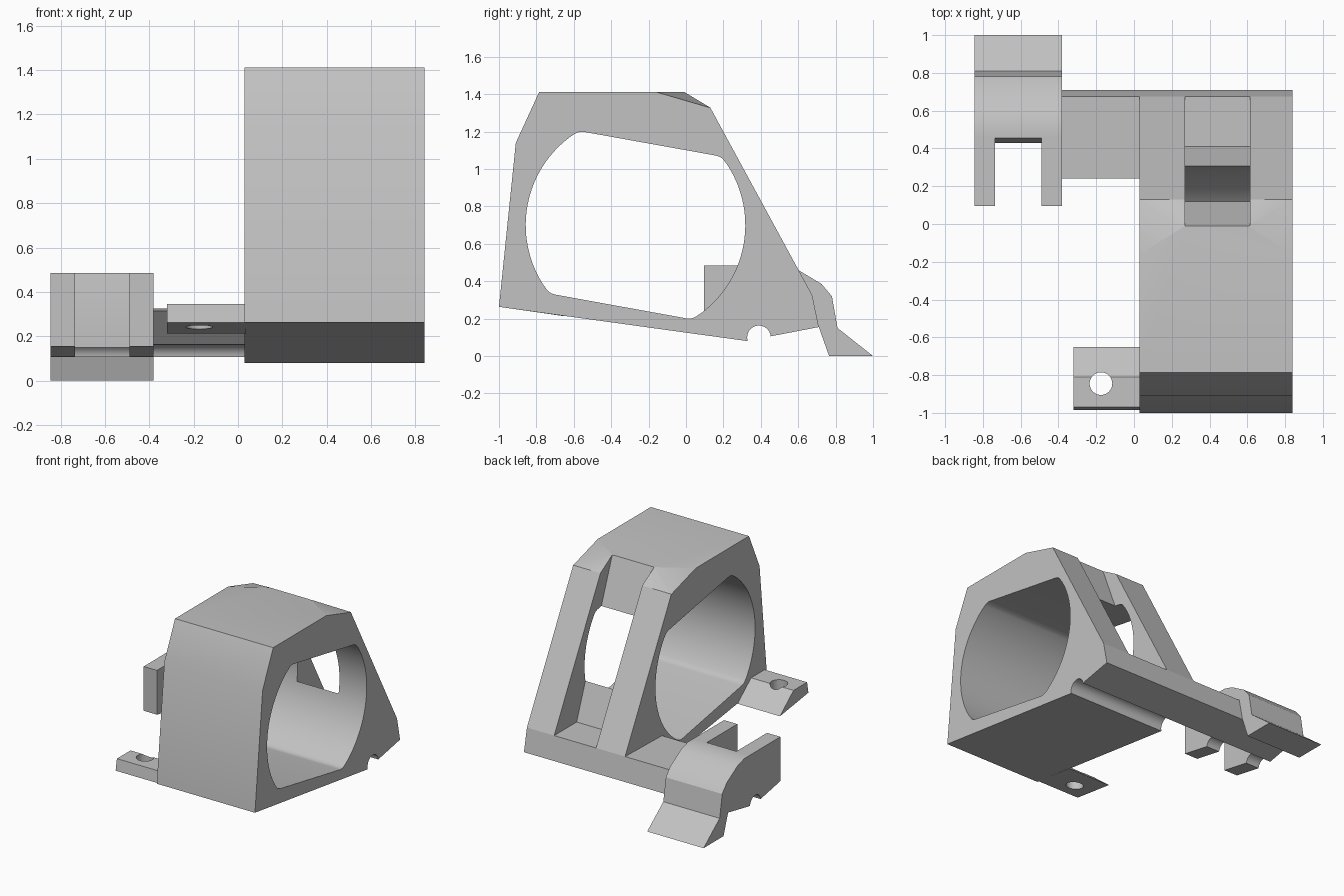
import bpy, bmesh
from math import sin, cos, radians, atan2, tau
from mathutils import Vector

if "Cube" in bpy.data.objects:
    bpy.data.objects.remove(bpy.data.objects["Cube"], do_unlink=True)

grey = bpy.data.materials.new("plain grey")
grey.use_nodes = True
GREY = (0.54, 0.54, 0.54, 1)
grey.diffuse_color = GREY
grey.node_tree.nodes["Principled BSDF"].inputs["Base Color"].default_value = GREY


def arc(cy, cz, r, a0, a1, n):
    """Points on a circle in the side plane, from angle a0 to a1."""
    return [(cy + r * cos(a0 + (a1 - a0) * i / n), cz + r * sin(a0 + (a1 - a0) * i / n))
            for i in range(n + 1)]


def soften(before, corner, after, reach=0.03):
    """Small rounded corner between two neighbouring points."""
    b, c, a = Vector(before), Vector(corner), Vector(after)
    start = c + (b - c).normalized() * reach
    end = c + (a - c).normalized() * reach
    return [tuple(start.lerp(c, t / 5).lerp(c.lerp(end, t / 5), t / 5)) for t in range(6)]


def prism(name, profile, x0, x1):
    """Extrude a side profile of (y, z) points from x0 to x1."""
    bm = bmesh.new()
    face = bm.faces.new([bm.verts.new((x0, y, z)) for y, z in profile])
    ext = bmesh.ops.extrude_face_region(bm, geom=[face])["geom"]
    bmesh.ops.translate(bm, vec=(x1 - x0, 0, 0),
                        verts=[v for v in ext if isinstance(v, bmesh.types.BMVert)])
    bmesh.ops.recalc_face_normals(bm, faces=bm.faces)
    if bm.calc_volume(signed=True) < 0:
        bmesh.ops.reverse_faces(bm, faces=bm.faces)
    mesh = bpy.data.meshes.new(name)
    bm.to_mesh(mesh)
    bm.free()
    mesh.materials.append(grey)
    ob = bpy.data.objects.new(name, mesh)
    bpy.context.collection.objects.link(ob)
    return ob


def activate(ob):
    bpy.ops.object.select_all(action="DESELECT")
    ob.select_set(True)
    bpy.context.view_layer.objects.active = ob


def cut(ob, cutter):
    """Subtract the cutter and discard it."""
    mod = ob.modifiers.new("cut", "BOOLEAN")
    mod.operation, mod.solver, mod.object = "DIFFERENCE", "EXACT", cutter
    activate(ob)
    bpy.ops.object.modifier_apply(modifier=mod.name)
    bpy.data.objects.remove(cutter, do_unlink=True)


L, R = 0.03, 0.84        # body sides
WL, WR = 0.27, 0.615     # rear window sides

# Rod groove shared by the body, bar and hook, from its rear lip to its front lip
groove = arc(0.39, 0.1, 0.063, radians(5), radians(195), 16)

# Body shell
body = prism("body", [(-1, 0.263), (-0.91, 1.14), (-0.785, 1.412), (-0.01, 1.412),
                      (0.13, 1.328), (0.675, 0.325), (0.71, 0.155)] + groove + [(0.328, 0.08)], L, R)

# Sloping corner facets at the top rear
bm = bmesh.new()
bm.from_mesh(body.data)
for x, side in ((L, -1), (R, 1)):
    bmesh.ops.bisect_plane(bm, geom=bm.verts[:] + bm.edges[:] + bm.faces[:], dist=1e-5,
                           plane_co=(x, -0.16, 1.412),
                           plane_no=(side * 0.183, 0.293, 1), clear_outer=True)
    bmesh.ops.holes_fill(bm, edges=[e for e in bm.edges if e.is_boundary], sides=0)
bmesh.ops.recalc_face_normals(bm, faces=bm.faces)
bm.to_mesh(body.data)
bm.free()

# Bore: a circle with parallel flats above and below, joined by softened corners
cy, cz, rad = -0.27, 0.7, 0.587
ang = [atan2(z - cz, y - cy) for y, z in
       ((0.03, 0.198), (0.19, 1.068), (-0.57, 1.2), (-0.73, 0.333))]
rear = arc(cy, cz, rad, ang[0], ang[1], 32)
front = arc(cy, cz, rad, ang[2], ang[3] + tau, 32)
bore = []
for side, other in ((rear, front), (front, rear)):
    bore += soften(other[-1], side[0], side[2]) + side[2:-2]
    bore += soften(side[-3], side[-1], other[0])
cut(body, prism("bore_cutter", bore, L - 0.1, R + 0.1))

# Rear window, cut down to a sloping back plane and a floor
cut(body, prism("window_cutter", [(-0.01, 1.412), (0.41, 0.325), (0.9, 0.325),
                                  (0.9, 1.6), (-0.083, 1.6)], WL, WR))

# Bar joining the body to the hook
bar = prism("connecting_bar", [(0.24, 0.315), (0.675, 0.325), (0.71, 0.155)] +
            groove[:9], -0.38, L + 0.005)

# Hook root with rounded back and splayed foot
slot_end = [(0.428, 0.315), (0.455, 0.485)]
root = prism("hook_root", slot_end + [(0.52, 0.485), (0.6, 0.46), (0.725, 0.385),
                                      (0.78, 0.32), (0.81, 0.15), (1, 0.0),
                                      (0.765, 0.0), (0.71, 0.155)] + groove[:5],
             -0.845, -0.38)

# Two hook arms either side of the slot
arms = [prism(name, [(0.095, 0.155), (0.095, 0.485)] + slot_end[::-1] + groove[4:15], x0, x1)
        for name, x0, x1 in (("right_hook_arm", -0.845, -0.735),
                             ("left_hook_arm", -0.49, -0.38))]

# Screw tab with a round hole
tab = prism("screw_tab", [(-0.985, 0.261), (-0.97, 0.345), (-0.81, 0.345),
                          (-0.65, 0.213)], -0.32, L + 0.005)
bpy.ops.mesh.primitive_cylinder_add(vertices=32, radius=0.06, depth=1,
                                    location=(-0.175, -0.845, 0.3))
cut(tab, bpy.context.object)

for ob in [body, bar, root, tab] + arms:
    activate(ob)
    bpy.ops.object.shade_smooth_by_angle(angle=radians(25))

# Crisp crease where the rails meet the rear base
for e in body.data.edges:
    ends = [body.data.vertices[i].co for i in e.vertices]
    if all(v.y > 0.66 and abs(v.z - 0.325) < 0.005 for v in ends):
        e.use_edge_sharp = True
